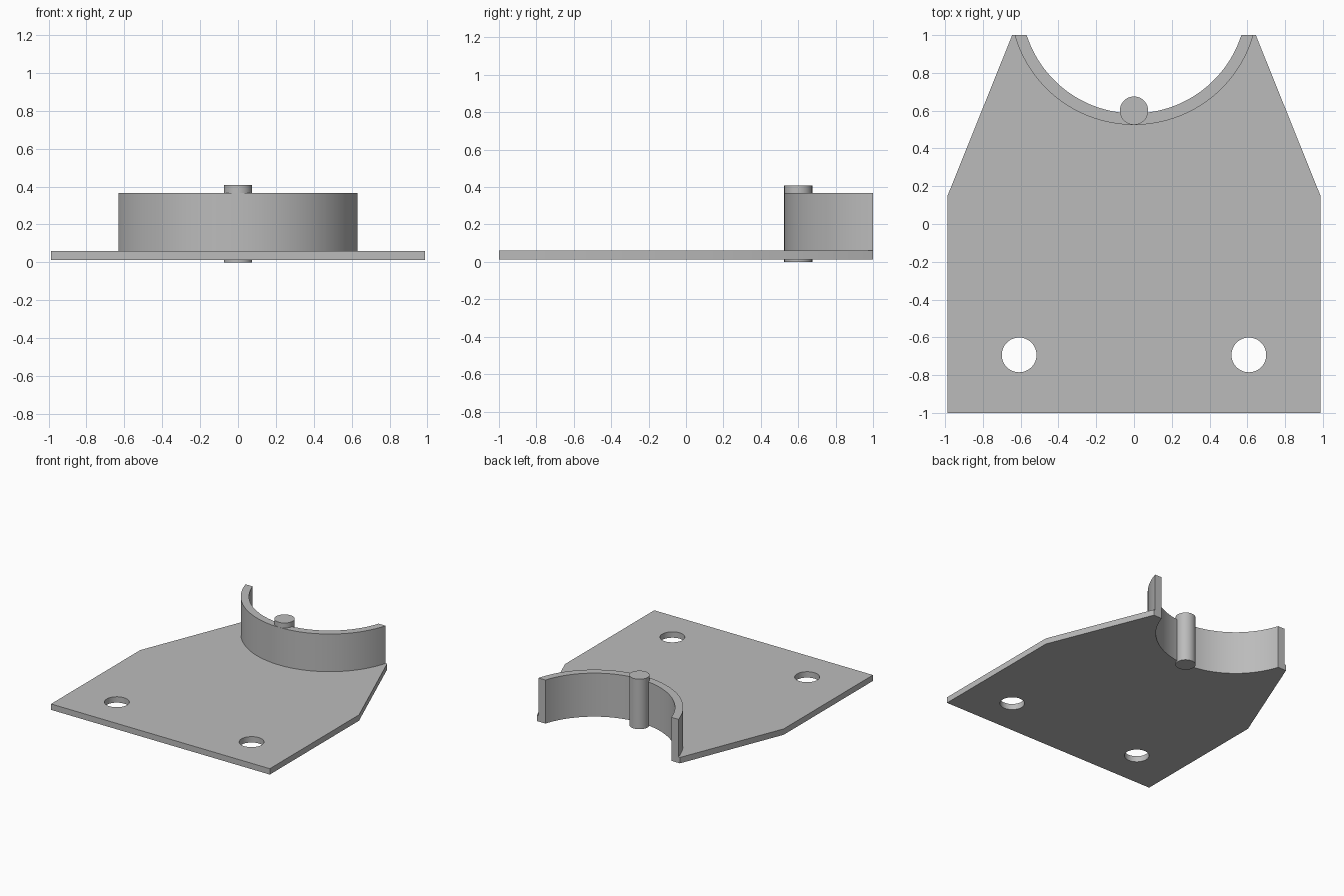
import bpy, bmesh, math

cube = bpy.data.objects.get("Cube")
if cube:
    bpy.data.objects.remove(cube, do_unlink=True)

grey = bpy.data.materials.new("plain_grey")
grey.use_nodes = True
COLOR = (0.5, 0.5, 0.5, 1)
grey.diffuse_color = COLOR
grey.node_tree.nodes["Principled BSDF"].inputs["Base Color"].default_value = COLOR

BOTTOM, PLATE_TOP, WALL_TOP, BACK = 0.012, 0.06, 0.367, 1.0
ARC_Y, OUTER, INNER = 1.183, 0.658, 0.597


def prism(name, outline, z0, z1):
    """Extrude a closed outline straight up from z0 to z1."""
    bm = bmesh.new()
    base = bm.faces.new([bm.verts.new((x, y, z0)) for x, y in outline])
    top = bmesh.ops.extrude_face_region(bm, geom=[base])["geom"]
    bmesh.ops.translate(bm, vec=(0, 0, z1 - z0),
                        verts=[v for v in top if isinstance(v, bmesh.types.BMVert)])
    bmesh.ops.recalc_face_normals(bm, faces=bm.faces)
    mesh = bpy.data.meshes.new(name)
    bm.to_mesh(mesh)
    bm.free()
    mesh.materials.append(grey)
    obj = bpy.data.objects.new(name, mesh)
    bpy.context.collection.objects.link(obj)
    return obj


def circle(x, y, r, n=48):
    return [(x + r * math.cos(math.tau * i / n), y + r * math.sin(math.tau * i / n))
            for i in range(n)]


def arc(r, n=56):
    """Saddle arc from left to right, ending on the back edge."""
    half = math.acos((ARC_Y - BACK) / r)
    angles = [half - 2 * half * i / n for i in range(n + 1)]
    return [(r * math.sin(a), ARC_Y - r * math.cos(a)) for a in angles]


def select_only(obj):
    bpy.ops.object.select_all(action='DESELECT')
    obj.select_set(True)
    bpy.context.view_layer.objects.active = obj


# Base plate with tapered shoulders and a curved notch
side = [(0.645, BACK), (0.987, 0.15), (0.987, -1)]
outline = [(-x, y) for x, y in side] + side[::-1] + arc(OUTER)
plate = prism("base_plate", outline, BOTTOM, PLATE_TOP)

# Two mounting holes
for x in (-0.608, 0.608):
    cutter = prism("hole_cutter", circle(x, -0.693, 0.092), -0.2, 0.3)
    cutter.hide_render = True
    mod = plate.modifiers.new("mounting_hole", 'BOOLEAN')
    mod.operation = 'DIFFERENCE'
    mod.solver = 'EXACT'
    mod.object = cutter
    select_only(plate)
    bpy.ops.object.modifier_apply(modifier=mod.name)
    bpy.data.objects.remove(cutter, do_unlink=True)

# Curved saddle wall and the locating pin on its inside
wall = prism("saddle_wall", arc(OUTER) + arc(INNER)[::-1], BOTTOM, WALL_TOP)
pin = prism("locating_pin", circle(0, 0.6, 0.075), 0, 0.408)

for obj in (plate, wall, pin):
    select_only(obj)
    bpy.ops.object.shade_smooth_by_angle(angle=math.radians(30))
